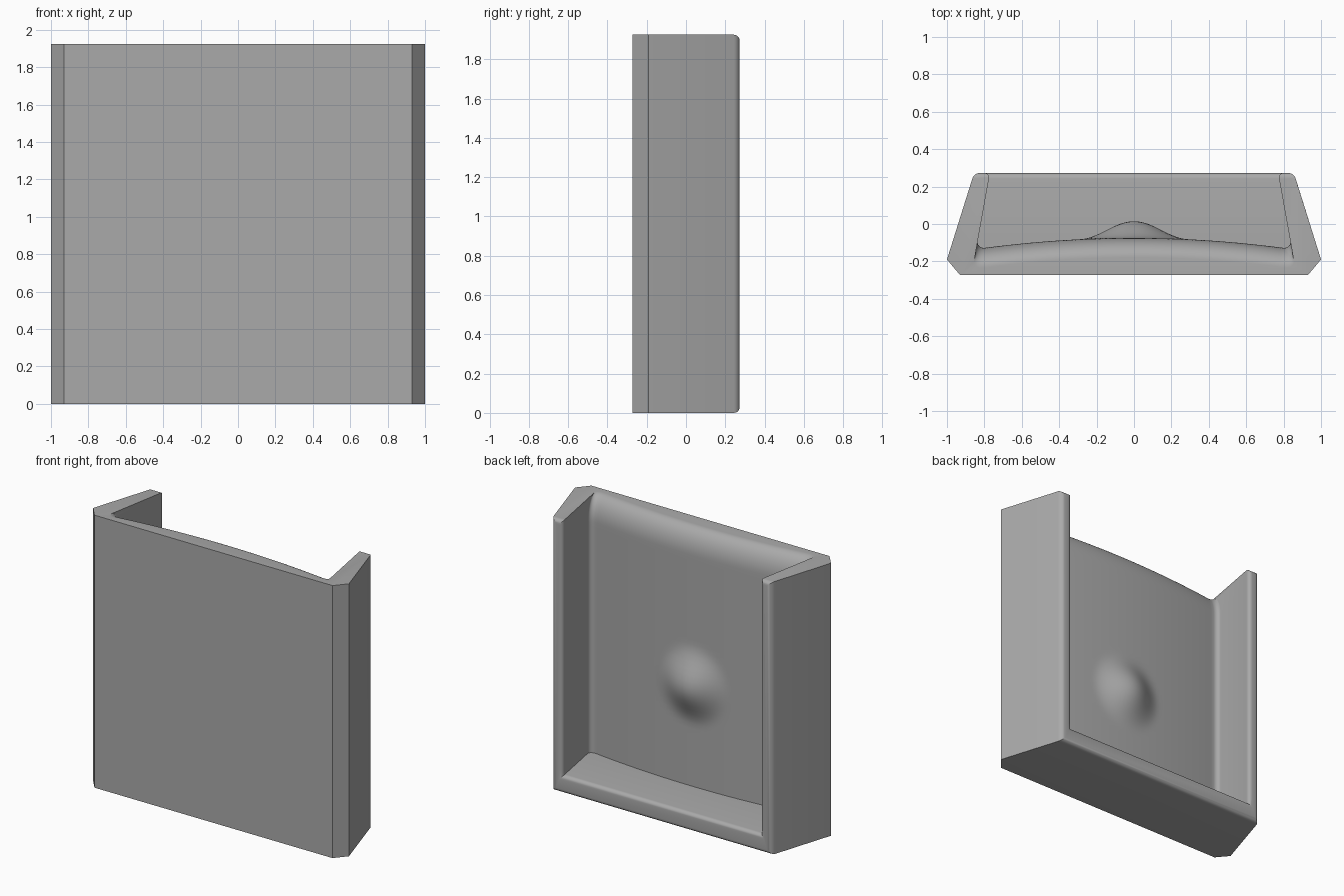
import bpy, bmesh, math

if "Cube" in bpy.data.objects:
    bpy.data.objects.remove(bpy.data.objects["Cube"], do_unlink=True)

HEIGHT = 1.925
FLOOR = 0.125
BACK = 0.273
ROUND = 0.03
LIP_HEIGHT, LIP_DEPTH = 0.17, 0.105   # rounded top of the panel


def material(name, rgb):
    mat = bpy.data.materials.new(name)
    mat.use_nodes = True
    mat.diffuse_color = (*rgb, 1)
    mat.node_tree.nodes["Principled BSDF"].inputs["Base Color"].default_value = (*rgb, 1)
    return mat


def make_object(name, bm):
    bmesh.ops.recalc_face_normals(bm, faces=bm.faces)
    mesh = bpy.data.meshes.new(name)
    bm.to_mesh(mesh)
    bm.free()
    obj = bpy.data.objects.new(name, mesh)
    bpy.context.collection.objects.link(obj)
    return obj


def wall_x(y):
    """Inner face of the tapering side wall."""
    return 0.77 + 0.18 * (BACK - y)


def panel_y(x, z):
    """Bowed panel with a round bump and a rolled top edge."""
    y = -0.075 - 0.057 * (x / 0.83) ** 2
    r = math.hypot(x, z - 0.84) / 0.29
    if r < 1:
        y += 0.045 * (1 + math.cos(math.pi * r))
    t = min(max((z - HEIGHT + LIP_HEIGHT) / LIP_HEIGHT, 0), 1)
    return y - LIP_DEPTH * (1 - math.sqrt(1 - t * t))


def half_section(z):
    """Pocket outline at one height, from the open back to the centre line."""
    pts = [(wall_x(BACK) + ROUND, BACK + 0.05)]
    for i in range(6):                      # rounded rear edge of the wall
        a = math.pi / 2 * i / 5
        y = BACK - ROUND * (1 - math.cos(a))
        pts.append((wall_x(y) + ROUND * (1 - math.sin(a)), y))
    end_y = panel_y(0.80, z)
    corner = wall_x(end_y + ROUND)
    for i in range(6):                      # fillet between wall and panel
        a = math.pi / 2 * i / 5
        pts.append((corner - 0.035 * (1 - math.cos(a)), end_y + ROUND * (1 - math.sin(a))))
    edge = pts[-1][0]
    for i in range(1, 31):
        x = edge * (1 - i / 30)
        pts.append((x, panel_y(max(min(x, 0.80), 0), z)))
    return pts


def floor_z(y):
    """Floor height with its rear edge rounded over."""
    d = min(max((y - BACK + ROUND) / ROUND, 0), 1)
    return FLOOR - ROUND * (1 - math.sqrt(1 - d * d))


# Outer shell: wedge-sided block with rounded rear edges
bm = bmesh.new()
outline = [(-0.93, -BACK), (0.93, -BACK), (1, -0.19), (0.855, BACK), (-0.855, BACK), (-1, -0.19)]
base = bm.faces.new([bm.verts.new((x, y, 0)) for x, y in outline])
top = bmesh.ops.extrude_face_region(bm, geom=[base])["geom"]
bmesh.ops.translate(bm, vec=(0, 0, HEIGHT), verts=[v for v in top if isinstance(v, bmesh.types.BMVert)])
rear = [e for e in bm.edges if all(v.co.y > 0.2 for v in e.verts)]
bmesh.ops.bevel(bm, geom=rear, offset=ROUND, segments=5, profile=0.5, affect='EDGES')
holder = make_object("open_holder", bm)

# Pocket cutter: outlines lofted upward
straight = HEIGHT - LIP_HEIGHT
levels = [FLOOR + (straight - FLOOR) * i / 44 for i in range(45)]
levels += [straight + LIP_HEIGHT * math.sin(math.pi / 2 * i / 12) for i in range(1, 13)]
levels.append(HEIGHT + 0.1)
bm = bmesh.new()
rings = []
for k, z in enumerate(levels):
    half = half_section(z)
    section = half + [(-x, y) for x, y in reversed(half[:-1])]
    rings.append([bm.verts.new((x, y, floor_z(y) if k == 0 else z)) for x, y in section])
n = len(rings[0])
for lower, upper in zip(rings, rings[1:]):
    for i in range(n):
        j = (i + 1) % n
        bm.faces.new((lower[i], lower[j], upper[j], upper[i]))
for ring in (rings[0], rings[-1]):          # close both ends in strips
    for i in range(n // 2):
        bm.faces.new(list(dict.fromkeys((ring[i], ring[i + 1], ring[n - 2 - i], ring[n - 1 - i]))))
cutter = make_object("pocket_cutter", bm)
cutter.hide_render = True

# Hollow out the shell
cut = holder.modifiers.new("pocket", 'BOOLEAN')
cut.operation = 'DIFFERENCE'
cut.solver = 'EXACT'
cut.object = cutter
bpy.ops.object.select_all(action='DESELECT')
holder.select_set(True)
bpy.context.view_layer.objects.active = holder
bpy.ops.object.modifier_apply(modifier=cut.name)
bpy.data.objects.remove(cutter, do_unlink=True)

holder.data.materials.clear()
holder.data.materials.append(material("plain_grey", (0.4, 0.4, 0.4)))
bpy.ops.object.shade_smooth_by_angle(angle=math.radians(30))
